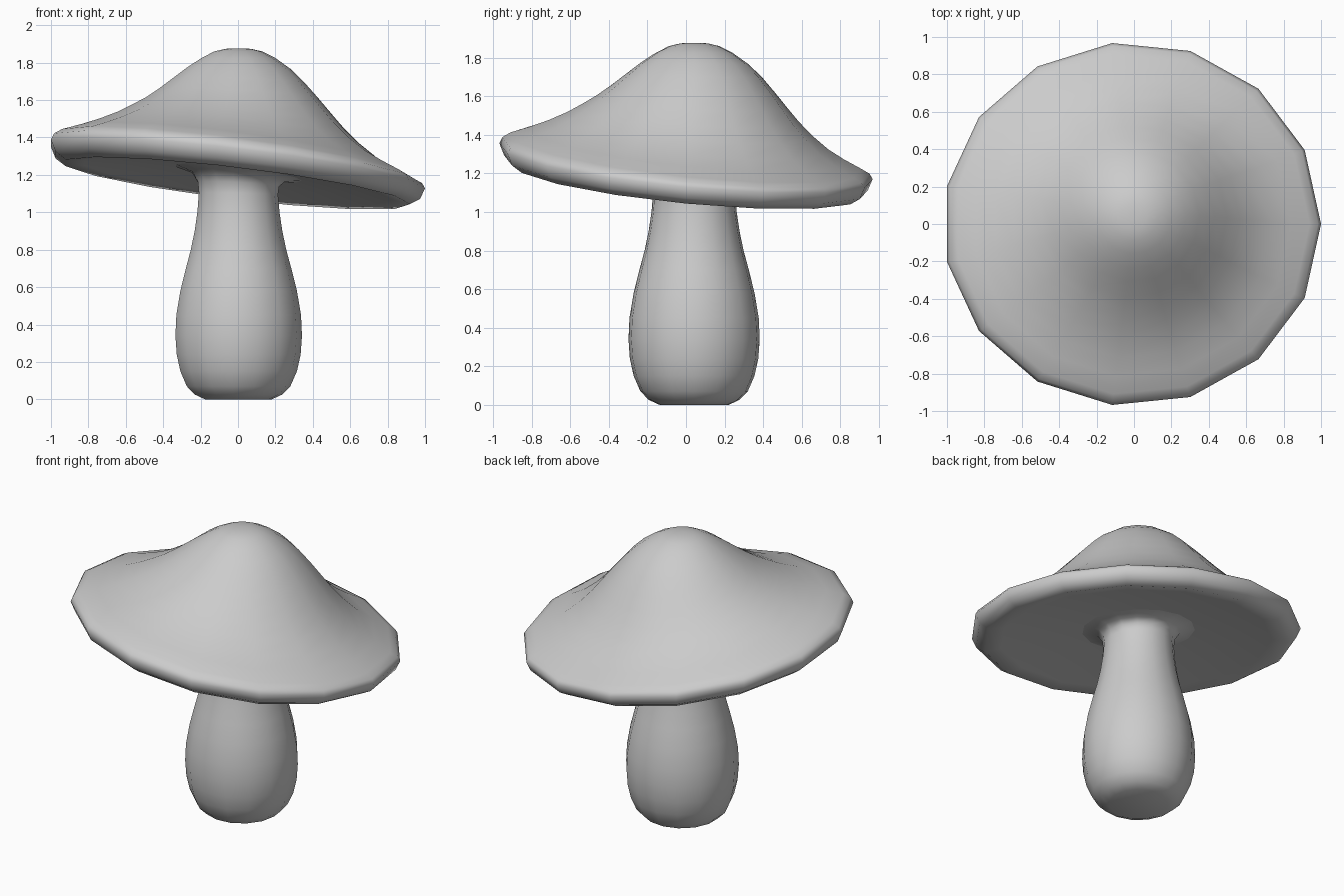
import bpy, bmesh, math

if "Cube" in bpy.data.objects:
    bpy.data.objects.remove(bpy.data.objects["Cube"])

SIDES = 15


def loft(name, rings):
    """Skin 15-sided rings (radius, height, tilt); wide rings drift to the rim centre."""
    bm = bmesh.new()
    loops = []
    for r, z, tilt in rings:
        t = min(1, max(0, (r - 0.35) / 0.55))
        cx, cy = -0.011 * t, 0.042 * (1 - t)
        sy = 1 - 0.038 * t
        loop = []
        for i in range(SIDES):
            a = math.tau * i / SIDES
            x, y = r * math.cos(a), r * sy * math.sin(a)
            loop.append(bm.verts.new((x + cx, y + cy, z - tilt * (x + 0.8 * y))))
        loops.append(loop)
    for a, b in zip(loops, loops[1:]):
        for i in range(SIDES):
            j = (i + 1) % SIDES
            bm.faces.new((a[i], a[j], b[j], b[i]))
    # close whichever end is not the open joint under the cap
    if name == "stem":
        bm.faces.new(loops[0][::-1])
    else:
        bm.faces.new(loops[-1])
    bmesh.ops.recalc_face_normals(bm, faces=bm.faces)
    mesh = bpy.data.meshes.new(name)
    bm.to_mesh(mesh)
    bm.free()
    ob = bpy.data.objects.new(name, mesh)
    bpy.context.collection.objects.link(ob)
    bpy.ops.object.select_all(action='DESELECT')
    ob.select_set(True)
    bpy.context.view_layer.objects.active = ob
    bpy.ops.object.shade_smooth_by_angle(angle=math.radians(60))
    # the cap is smooth all over, rim included
    if name == "cap":
        bpy.ops.object.shade_smooth()
    return ob


# bulbous stem, flaring into the tilted underside
loft("stem", [
    (0.18, 0.0, 0), (0.235, 0.025, 0), (0.28, 0.07, 0), (0.315, 0.15, 0),
    (0.335, 0.24, 0), (0.342, 0.34, 0), (0.337, 0.45, 0), (0.315, 0.58, 0),
    (0.285, 0.70, 0), (0.258, 0.80, 0), (0.237, 0.90, 0), (0.222, 1.0, 0),
    (0.214, 1.1, 0.02), (0.22, 1.15, 0.06), (0.25, 1.19, 0.1), (0.34, 1.21, 0.12),
])

# tilted cap: underside, rounded rim, brim, dome
loft("cap", [
    (0.34, 1.21, 0.12), (0.6, 1.195, 0.12), (0.83, 1.168, 0.12), (0.93, 1.155, 0.12),
    (0.985, 1.19, 0.12), (1.011, 1.25, 0.12), (0.995, 1.28, 0.125), (0.95, 1.305, 0.13),
    (0.85, 1.345, 0.13), (0.75, 1.39, 0.13), (0.65, 1.45, 0.12), (0.57, 1.51, 0.105),
    (0.5, 1.57, 0.08), (0.43, 1.635, 0.055), (0.35, 1.71, 0.03), (0.28, 1.77, 0.01),
    (0.2, 1.825, 0), (0.13, 1.86, 0), (0.07, 1.874, 0), (0.02, 1.877, 0),
])
